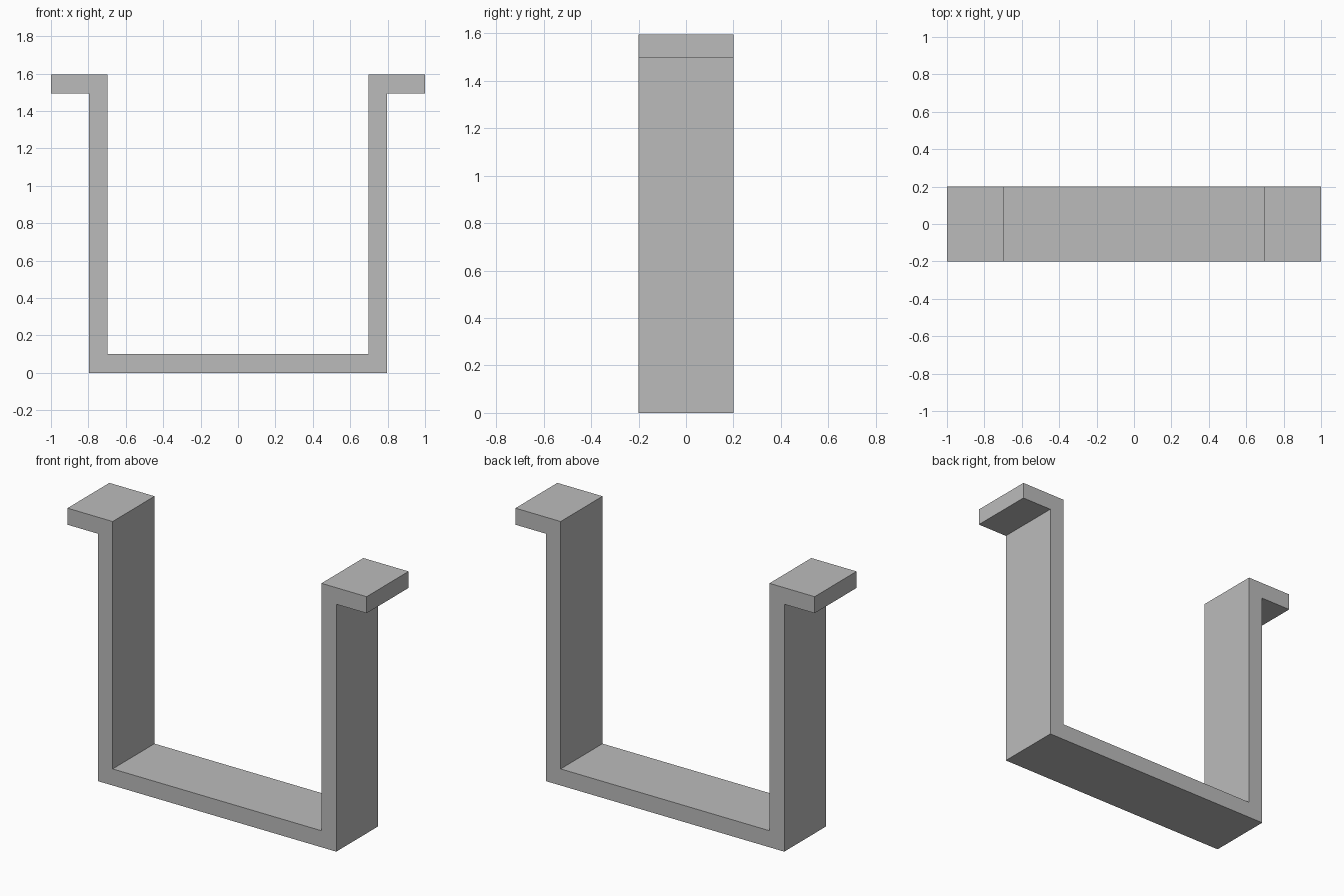
import bpy
import bmesh

cube = bpy.data.objects.get("Cube")
if cube:
    bpy.data.objects.remove(cube, do_unlink=True)

# Overall sizes
HALF_LENGTH = 1.0
HALF_DEPTH = 0.2
HEIGHT = 1.595
OUTER = 0.797
INNER = 0.698
THICK = 0.1

# Plain grey material
grey = bpy.data.materials.new("grey")
grey.use_nodes = True
colour = (0.5, 0.5, 0.5, 1)
grey.diffuse_color = colour
grey.node_tree.nodes["Principled BSDF"].inputs["Base Color"].default_value = colour

# Half of the channel outline, from the bottom up and around the flange
half = [(OUTER, 0), (OUTER, HEIGHT - THICK), (HALF_LENGTH, HEIGHT - THICK),
        (HALF_LENGTH, HEIGHT), (INNER, HEIGHT), (INNER, THICK)]
outline = half + [(-x, z) for x, z in reversed(half)]

# Extrude the outline through the depth
bm = bmesh.new()
face = bm.faces.new([bm.verts.new((x, -HALF_DEPTH, z)) for x, z in outline])
extruded = bmesh.ops.extrude_face_region(bm, geom=[face])
moved = [v for v in extruded["geom"] if isinstance(v, bmesh.types.BMVert)]
bmesh.ops.translate(bm, verts=moved, vec=(0, 2 * HALF_DEPTH, 0))
bmesh.ops.recalc_face_normals(bm, faces=bm.faces)

mesh = bpy.data.meshes.new("flanged_bracket")
bm.to_mesh(mesh)
bm.free()
mesh.materials.append(grey)
bracket = bpy.data.objects.new("flanged_bracket", mesh)
bpy.context.collection.objects.link(bracket)
